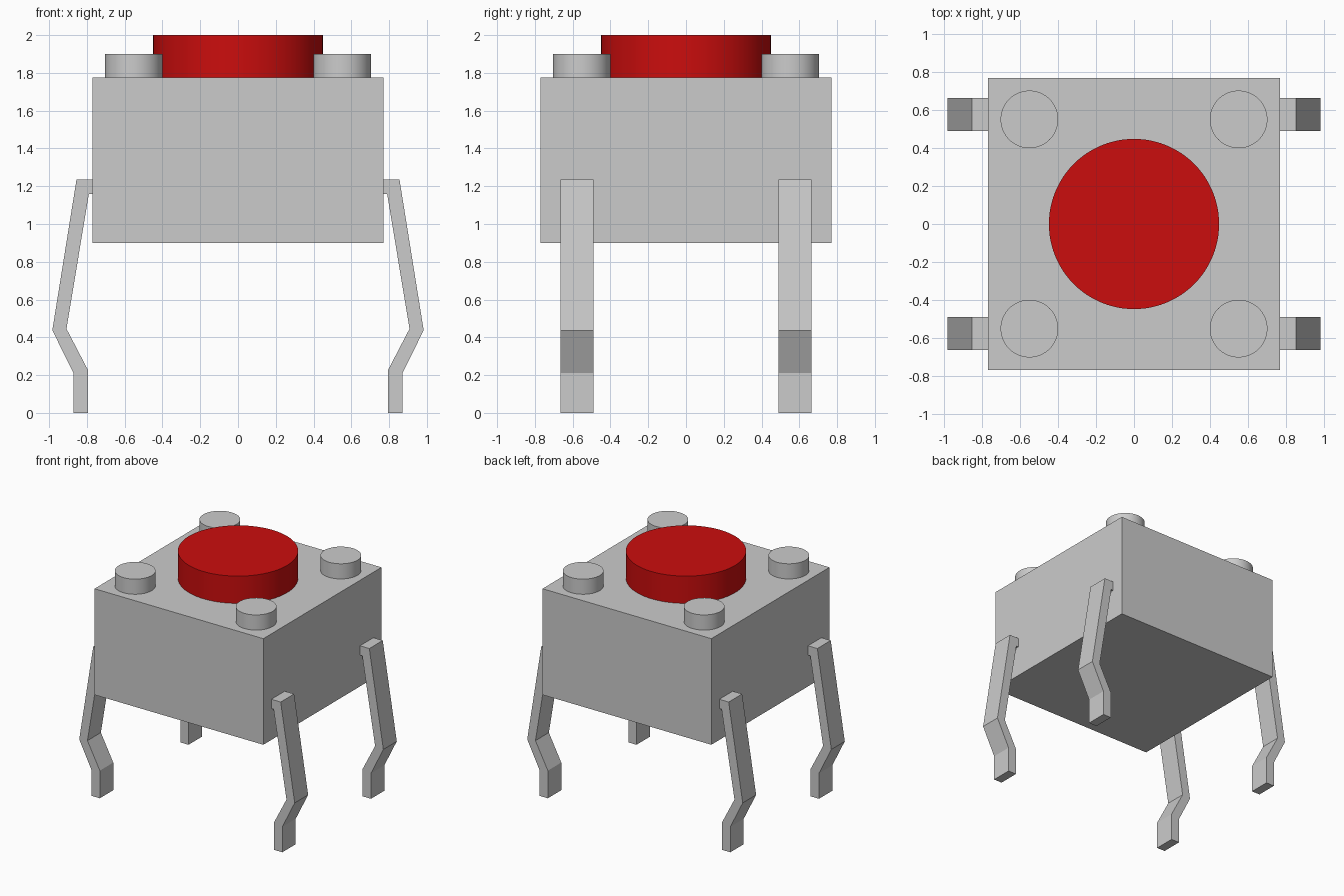
import bpy
import bmesh
import math

cube = bpy.data.objects.get("Cube")
if cube:
    bpy.data.objects.remove(cube, do_unlink=True)


def make_material(name, color):
    mat = bpy.data.materials.new(name)
    mat.use_nodes = True
    mat.diffuse_color = color
    bsdf = next(n for n in mat.node_tree.nodes if n.type == 'BSDF_PRINCIPLED')
    bsdf.inputs["Base Color"].default_value = color
    bsdf.inputs["Roughness"].default_value = 0.6
    return mat


grey = make_material("light grey", (0.6, 0.6, 0.6, 1))
red = make_material("button red", (0.6, 0.004, 0.004, 1))


def add_object(name, bm, mat):
    bmesh.ops.recalc_face_normals(bm, faces=bm.faces[:])
    mesh = bpy.data.meshes.new(name)
    bm.to_mesh(mesh)
    bm.free()
    mesh.materials.append(mat)
    obj = bpy.data.objects.new(name, mesh)
    bpy.context.scene.collection.objects.link(obj)
    return obj


def cylinder(name, x, y, radius, z0, z1, mat, sides):
    bpy.ops.mesh.primitive_cylinder_add(
        vertices=sides, radius=radius, depth=z1 - z0,
        location=(x, y, (z0 + z1) / 2))
    obj = bpy.context.object
    obj.name = name
    obj.data.materials.append(mat)
    bpy.ops.object.shade_smooth_by_angle(angle=math.radians(30))


def leg(name, sx, sy):
    """Extrude the bent strip profile across its width."""
    profile = [(0.75, 1.235), (0.855, 1.235), (0.983, 0.437), (0.87, 0.21),
               (0.87, 0), (0.795, 0), (0.795, 0.228), (0.908, 0.445),
               (0.79, 1.158), (0.75, 1.158)]
    bm = bmesh.new()
    face = bm.faces.new([bm.verts.new((sx * x, sy * 0.49, z)) for x, z in profile])
    out = bmesh.ops.extrude_face_region(bm, geom=[face])
    verts = [g for g in out["geom"] if isinstance(g, bmesh.types.BMVert)]
    bmesh.ops.translate(bm, verts=verts, vec=(0, sy * 0.175, 0))
    add_object(name, bm, grey)


# Square housing
bm = bmesh.new()
bmesh.ops.create_cube(bm, size=1)
bmesh.ops.scale(bm, vec=(1.54, 1.54, 0.875), verts=bm.verts[:])
bmesh.ops.translate(bm, vec=(0, 0, 1.3375), verts=bm.verts[:])
add_object("housing", bm, grey)

# Round push button
cylinder("push_button", 0, 0, 0.449, 1.77, 2.0, red, 96)

# Corner pegs and bent legs
for sx, side in ((-1, "right"), (1, "left")):
    for sy, end in ((-1, "front"), (1, "back")):
        cylinder(f"{end}_{side}_peg", sx * 0.552, sy * 0.552, 0.152,
                 1.77, 1.9, grey, 64)
        leg(f"{end}_{side}_leg", sx, sy)
